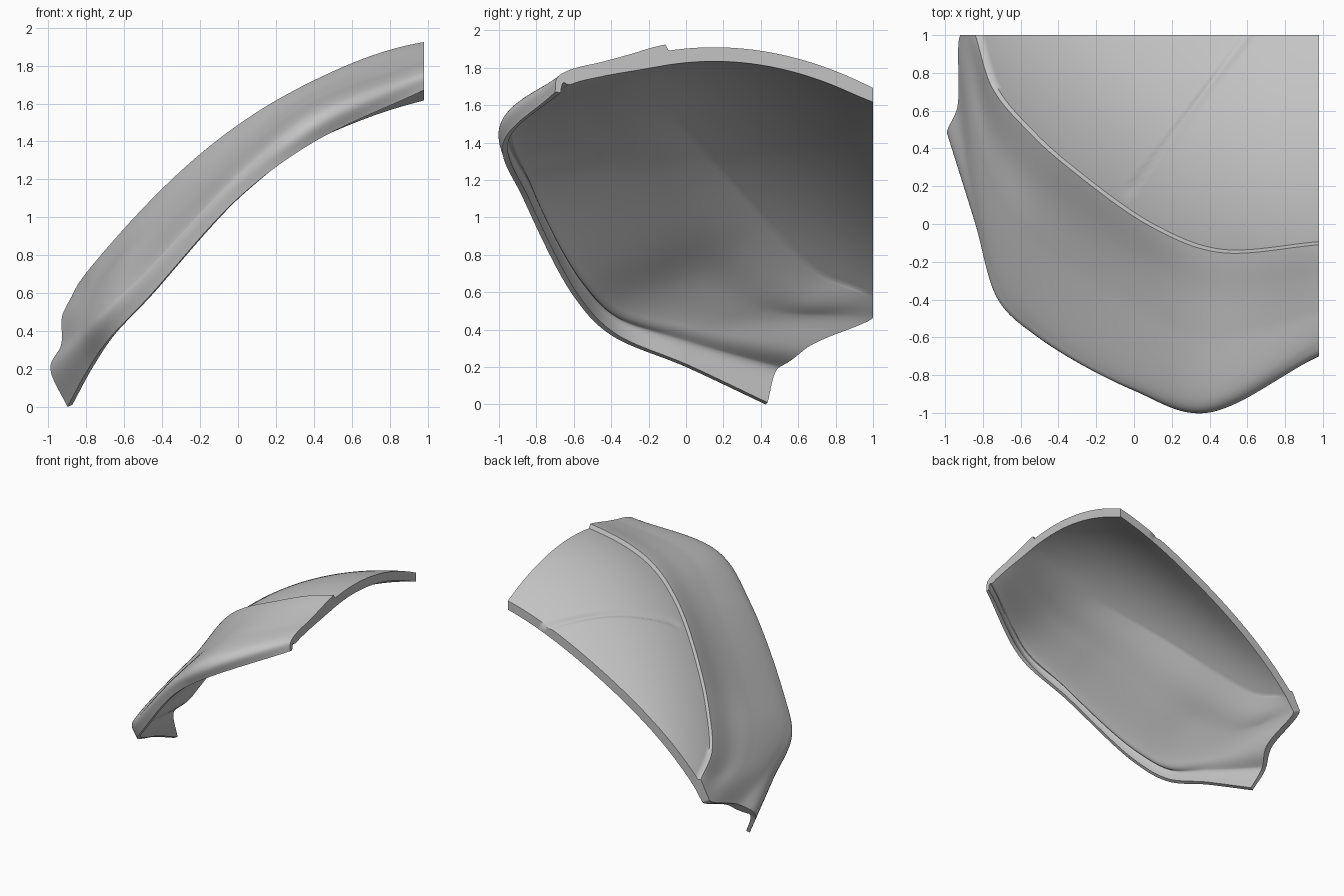
import bpy, bmesh, math
from mathutils import Vector

cube = bpy.data.objects.get("Cube")
if cube:
    bpy.data.objects.remove(cube)

THICKNESS = 0.075
STEP = 0.035          # height of the raised outer panel at the seam
CORNER = Vector((0.98, 1, 0))

# Guide curves, each running from the back left end to the front right end
lip_bottom = [(-.9, .425, 0), (-.79, 0, .2), (-.67, -.4, .37), (-.48, -.595, .57),
              (0, -.87, 1.1), (.38, -.98, 1.385), (.98, -.7, 1.67)]
lip_bend = [(-.99, .48, .2), (-.84, 0, .33), (-.72, -.4, .47), (-.52, -.59, .66),
            (0, -.88, 1.2), (.38, -1, 1.47), (.98, -.69, 1.745)]
brim = [(-.935, .62, .32), (-.83, .07, .42), (-.7, -.36, .54), (-.5, -.55, .72),
        (.02, -.85, 1.255), (.38, -.96, 1.53), (.98, -.63, 1.785)]
flute = [(-.92, 1, .5), (-.8, .34, .555), (-.64, .04, .74), (-.43, -.13, .92),
         (.05, -.43, 1.37), (.42, -.58, 1.63), (.98, -.45, 1.83)]
seam = [(-.84, 1), (-.75, .72), (-.55, .48), (-.35, .3), (.1, -.02), (.45, -.15), (.98, -.11)]


def dome(x, y):
    """Height of the smooth crown."""
    ridge_y = 0.15 + 0.12 * (0.98 - x) ** 3
    bend = 0.3 + 0.05 * (1 - x * x)
    return 1.47 + 0.75 * x - 0.308 * x * x - bend * (y - ridge_y) ** 2


def on_dome(p):
    return Vector((p[0], p[1], dome(p[0], p[1])))


def spline(points, counts):
    """Centripetal spline through the points, counts[i] steps in span i."""
    pts = [Vector(p) for p in points]
    pts = [2 * pts[0] - pts[1]] + pts + [2 * pts[-1] - pts[-2]]
    out = []
    for i, count in enumerate(counts):
        p = pts[i:i + 4]
        t = [0]
        for a, b in zip(p, p[1:]):
            t.append(t[-1] + max((b - a).length, 1e-4) ** 0.5)
        for k in range(count):
            s = t[1] + (t[2] - t[1]) * k / count
            level = p
            for d in (1, 2):
                level = [level[j].lerp(level[j + 1], (s - t[j]) / (t[j + d] - t[j]))
                         for j in range(len(level) - 1)]
            out.append(level[0].lerp(level[1], (s - t[1]) / (t[2] - t[1])))
    return out + [pts[-2]]


def smooth(t):
    t = min(max(t, 0), 1)
    return t * t * (3 - 2 * t)


def groove(x, y):
    """Fine crease running diagonally over the crown."""
    start, along = Vector((-.06, .12)), Vector((.66, .88)).normalized()
    off = Vector((x, y)) - start
    side = off.x * along.y - off.y * along.x
    return -0.018 * smooth(off.dot(along) * 10) * math.exp(-(side / 0.018) ** 2)


# Sample the guides, then loft a column across them and on to the crown corner
spans = [22] * 6
guides = [spline(g, spans) for g in (lip_bottom, lip_bend, brim, flute,
                                     [on_dome(p) for p in seam])]
panel_counts = [6, 8, 14, 8, 8]
panel_rows = sum(panel_counts)
lip_rows = sum(panel_counts[:2])
DOME_ROWS = 75
columns = []
for k, (a, b, c, d, s) in enumerate(zip(*guides)):
    s = on_dome(s)
    f = k / sum(spans)
    valley = d.lerp(s, 0.55)
    valley.z -= 0.035 * (1 - f) * smooth(f * 8)
    column = []     # position, lift of outer skin, wall thickness
    for i, p in enumerate(spline([a, b, c, d, valley, s], panel_counts)):
        column.append((p, STEP * smooth((i - panel_rows + 18) / 18),
                       THICKNESS * (0.4 + 0.6 * smooth(i / lip_rows))))
    for i in range(DOME_ROWS + 1):
        p = on_dome(s.lerp(CORNER, 0.015 + 0.985 * i / DOME_ROWS))
        column.append((p, groove(p.x, p.y), THICKNESS))
    columns.append(column)

bm = bmesh.new()
bm.verts.layers.float.new("lift")
bm.verts.layers.float.new("wall")
lift, wall = bm.verts.layers.float["lift"], bm.verts.layers.float["wall"]
grid = []
for column in columns:
    row = []
    for p, up, thick in column:
        v = bm.verts.new((min(p.x, 0.98), min(p.y, 1), p.z))
        v[lift], v[wall] = up, thick
        row.append(v)
    grid.append(row)
for left, right in zip(grid, grid[1:]):
    for j in range(len(left) - 1):
        bm.faces.new((left[j], right[j], right[j + 1], left[j + 1]))
bmesh.ops.remove_doubles(bm, verts=bm.verts[:], dist=0.0004)
bm.normal_update()
if sum(f.normal.z for f in bm.faces) < 0:
    bmesh.ops.reverse_faces(bm, faces=bm.faces[:])
    bm.normal_update()

# Inner skin, turned to stay flat along the two cut planes
outer_verts, outer_faces = bm.verts[:], bm.faces[:]
rim = [e for e in bm.edges if e.is_boundary]
inner = {}
for v in outer_verts:
    n = v.normal.copy()
    n.x *= min(1, max(0, (0.9799 - v.co.x) * 8))
    n.y *= min(1, max(0, (0.9999 - v.co.y) * 8))
    inner[v] = bm.verts.new(v.co - n.normalized() * v[wall])
for f in outer_faces:
    bm.faces.new([inner[v] for v in reversed(f.verts)])
for e in rim:
    loop = e.link_loops[0]
    a, b = loop.vert, loop.link_loop_next.vert
    bm.faces.new((b, a, inner[a], inner[b]))

# Raise the outer panel and press the crease into the outer skin only
for v in outer_verts:
    v.co.z += v[lift]
for name in ("lift", "wall"):
    bm.verts.layers.float.remove(bm.verts.layers.float[name])
bmesh.ops.recalc_face_normals(bm, faces=bm.faces[:])

mesh = bpy.data.meshes.new("curved_shell_panel")
bm.to_mesh(mesh)
bm.free()
shell = bpy.data.objects.new("curved_shell_panel", mesh)
bpy.context.collection.objects.link(shell)

grey = bpy.data.materials.new("plain_grey")
grey.use_nodes = True
colour = (0.55, 0.55, 0.55, 1)
grey.diffuse_color = colour
grey.node_tree.nodes["Principled BSDF"].inputs["Base Color"].default_value = colour
mesh.materials.append(grey)

bpy.ops.object.select_all(action="DESELECT")
shell.select_set(True)
bpy.context.view_layer.objects.active = shell
bpy.ops.object.shade_smooth_by_angle(angle=math.radians(58))
